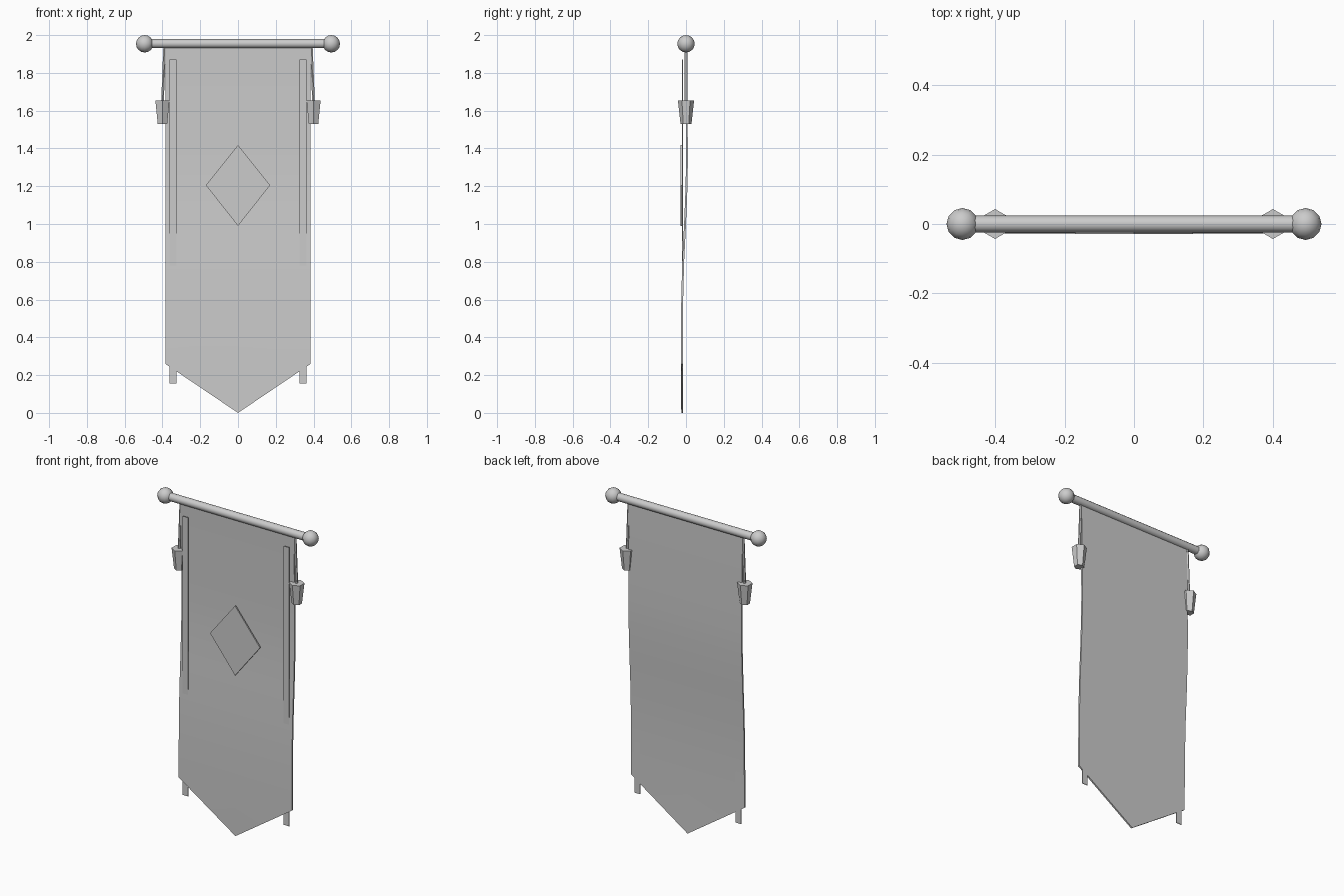
import bpy, bmesh, math
from mathutils import Vector

if "Cube" in bpy.data.objects:
    bpy.data.objects.remove(bpy.data.objects["Cube"])

grey = bpy.data.materials.new("plain grey")
grey.diffuse_color = (0.6, 0.6, 0.6, 1)
grey.use_nodes = True
grey.node_tree.nodes["Principled BSDF"].inputs["Base Color"].default_value = grey.diffuse_color


def finish(name, bm, smooth=False):
    bmesh.ops.recalc_face_normals(bm, faces=bm.faces)
    me = bpy.data.meshes.new(name)
    bm.to_mesh(me)
    bm.free()
    me.materials.append(grey)
    ob = bpy.data.objects.new(name, me)
    bpy.context.collection.objects.link(ob)
    if smooth:
        bpy.ops.object.select_all(action='DESELECT')
        ob.select_set(True)
        bpy.context.view_layer.objects.active = ob
        bpy.ops.object.shade_smooth_by_angle(angle=math.radians(40))
    return ob


def plate(name, outline, y0, y1):
    """Flat plate from an (x, z) outline, between two depths."""
    bm = bmesh.new()
    face = bm.faces.new([bm.verts.new((x, y0, z)) for x, z in outline])
    ext = bmesh.ops.extrude_face_region(bm, geom=[face])
    bmesh.ops.translate(bm, vec=(0, y1 - y0, 0),
                        verts=[v for v in ext["geom"] if isinstance(v, bmesh.types.BMVert)])
    return finish(name, bm)


def cone(name, a, b, ra, rb, sides, smooth=False, spin=0):
    """Capped cone or cylinder from point a to point b."""
    a, b = Vector(a), Vector(b)
    bm = bmesh.new()
    bmesh.ops.create_cone(bm, cap_ends=True, segments=sides, radius1=ra,
                          radius2=rb, depth=(b - a).length)
    ob = finish(name, bm, smooth)
    q = Vector((0, 0, 1)).rotation_difference(b - a).to_matrix().to_4x4()
    ob.data.transform(q)
    ob.rotation_euler.z = spin
    ob.location = (a + b) / 2
    return ob


# hanging cloth: gently curved sheet with a pointed bottom
W, T = 0.385, 0.005
path = [(1.95, -0.002), (1.7, 0.002), (1.5, 0.004), (1.35, 0.005), (1.2, 0.003),
        (1.0, -0.005), (0.8, -0.015), (0.6, -0.02), (0.4, -0.022), (0.26, -0.022)]
bm = bmesh.new()
rows = [[bm.verts.new((x, y - T, z)) for x in (-W, 0, W)] for z, y in path]
for r, s in zip(rows, rows[1:]):
    for i in (0, 1):
        bm.faces.new((r[i], s[i], s[i + 1], r[i + 1]))
tip = bm.verts.new((0, -0.02 - T, 0))
for i in (0, 1):
    bm.faces.new((rows[-1][i], tip, rows[-1][i + 1]))
ext = bmesh.ops.extrude_face_region(bm, geom=bm.faces[:])
bmesh.ops.translate(bm, vec=(0, 2 * T, 0),
                    verts=[v for v in ext["geom"] if isinstance(v, bmesh.types.BMVert)])
finish("banner_cloth", bm, True)

# diamond emblem plate
plate("diamond", [(0, 0.99), (0.17, 1.205), (0, 1.418), (-0.17, 1.205)], -0.029, -0.021)

# crossbar
cone("crossbar", (-0.49, 0, 1.955), (0.49, 0, 1.955), 0.024, 0.024, 12, True)

for side, s in (("left", -1), ("right", 1)):
    # border stripe, passing through the cloth lower down
    plate("stripe_" + side, [(s * 0.325, 0.155), (s * 0.362, 0.155),
                             (s * 0.362, 1.87), (s * 0.325, 1.87)], -0.0205, -0.0163)
    # ball finial
    bm = bmesh.new()
    bmesh.ops.create_uvsphere(bm, u_segments=12, v_segments=8, radius=0.046)
    ball = finish("finial_" + side, bm, True)
    ball.location = (s * 0.494, 0, 1.954)
    # cord and six-sided tassel
    cone("cord_" + side, (s * 0.388, 0, 1.95), (s * 0.4, 0, 1.64), 0.008, 0.008, 6)
    cone("tassel_" + side, (s * 0.4, 0, 1.53), (s * 0.4, 0, 1.655), 0.029, 0.043, 6)
